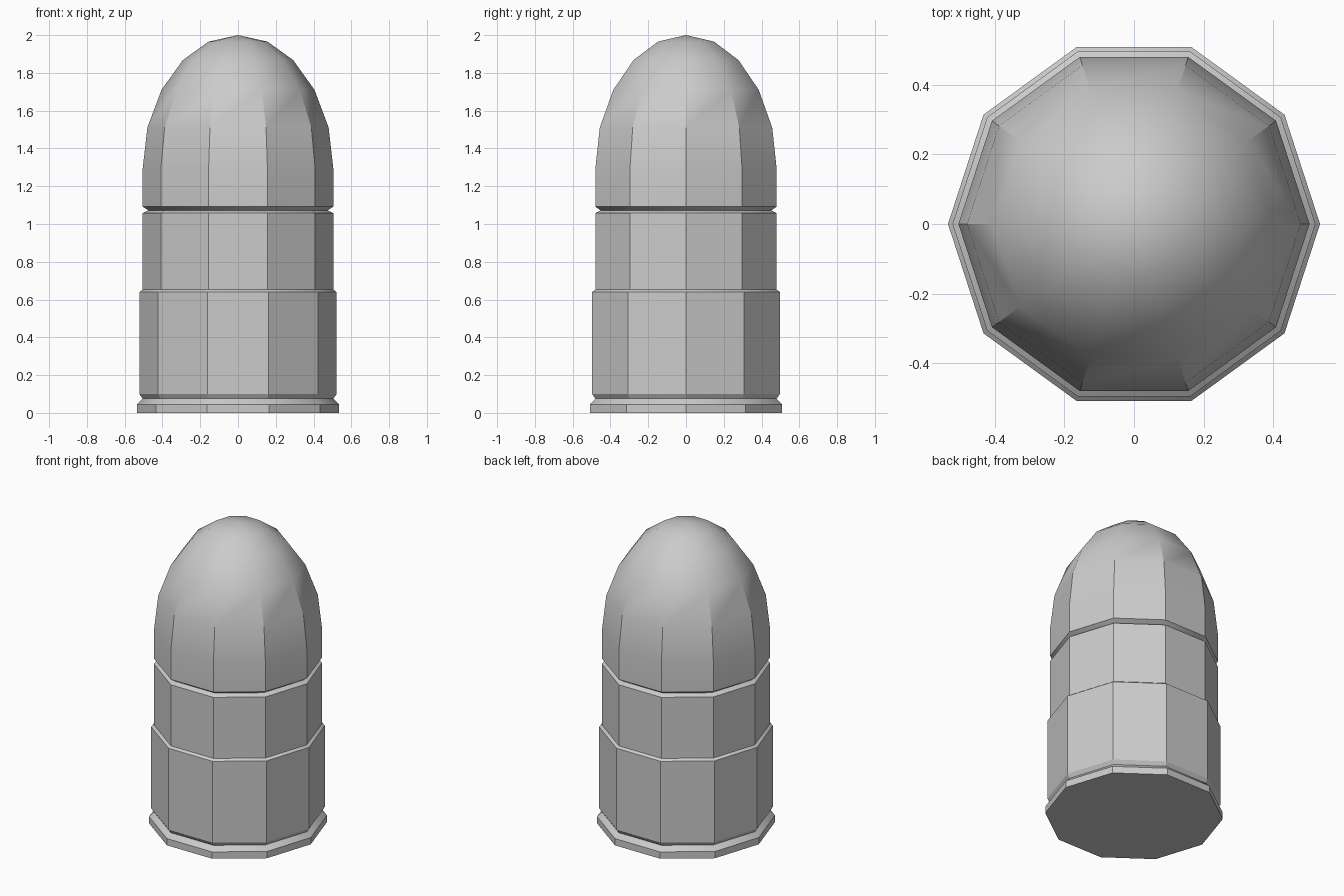
import bpy, bmesh, math

SIDES = 10

cube = bpy.data.objects.get("Cube")
if cube:
    bpy.data.objects.remove(cube, do_unlink=True)

grey = bpy.data.materials.new("plain_grey")
grey.use_nodes = True
grey.diffuse_color = (0.6, 0.6, 0.6, 1)
grey.node_tree.nodes["Principled BSDF"].inputs["Base Color"].default_value = (0.6, 0.6, 0.6, 1)


def lathe(name, profile, smooth_angle):
    """Spin a (radius, height) profile into a ten-sided solid of revolution."""
    bm = bmesh.new()
    rings = []
    for r, z in profile:
        if r == 0:
            rings.append([bm.verts.new((0, 0, z))] * SIDES)
        else:
            rings.append([bm.verts.new((r * math.cos(i * math.tau / SIDES),
                                        r * math.sin(i * math.tau / SIDES), z))
                          for i in range(SIDES)])
    for low, high in zip(rings, rings[1:]):
        for i in range(SIDES):
            j = (i + 1) % SIDES
            corners = [low[i], low[j], high[j], high[i]]
            bm.faces.new(list(dict.fromkeys(corners)))
    # Close the flat underside
    bm.faces.new(rings[0][::-1])
    mesh = bpy.data.meshes.new(name)
    bm.to_mesh(mesh)
    bm.free()
    mesh.materials.append(grey)
    obj = bpy.data.objects.new(name, mesh)
    bpy.context.collection.objects.link(obj)
    bpy.ops.object.select_all(action="DESELECT")
    obj.select_set(True)
    bpy.context.view_layer.objects.active = obj
    bpy.ops.object.shade_smooth_by_angle(angle=math.radians(smooth_angle))
    return obj


# Casing: rim, extractor groove, wide body, stepped neck, crimp groove
lathe("casing", [(0.535, 0), (0.535, 0.045), (0.505, 0.075), (0.522, 0.10),
                 (0.522, 0.64), (0.505, 0.652), (0.505, 1.057), (0.475, 1.072)], 30)

# Rounded tip, rising out of the crimp groove
lathe("tip", [(0.475, 1.072), (0.505, 1.092), (0.505, 1.29), (0.48, 1.51),
              (0.405, 1.71), (0.292, 1.868), (0.155, 1.966), (0, 2.0)], 30)
